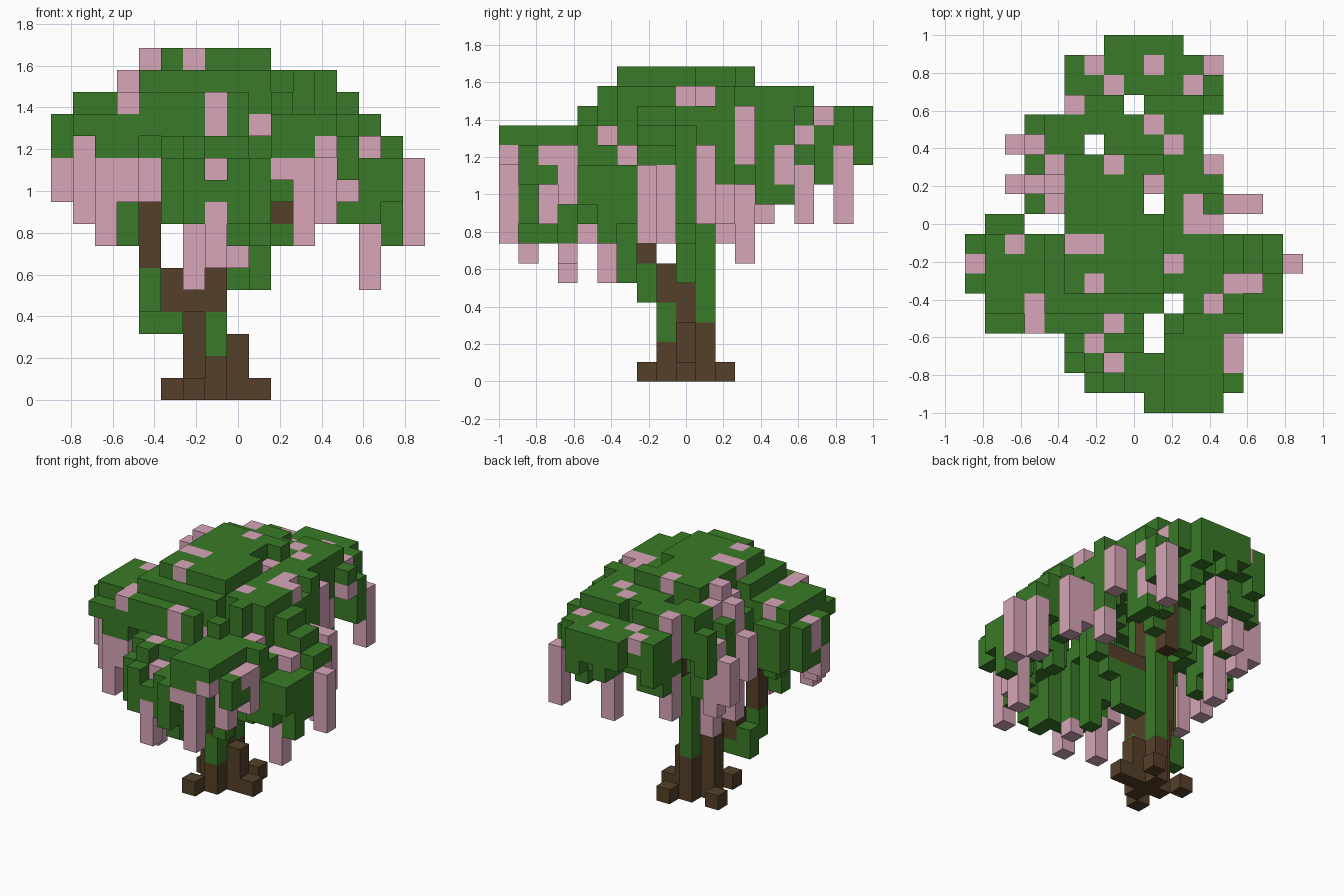
import bpy
import bmesh
import random
from mathutils import Vector

if "Cube" in bpy.data.objects:
    bpy.data.objects.remove(bpy.data.objects["Cube"], do_unlink=True)

random.seed(4)
UNIT = 2 / 19
ORIGIN = Vector((-8.5, -9.5, 0))
cells = {}                     # (column, row, level) -> part name


def fill(part, first, last):
    """Fill an inclusive block of cells with one part."""
    for i in range(first[0], last[0] + 1):
        for j in range(first[1], last[1] + 1):
            for k in range(first[2], last[2] + 1):
                cells[i, j, k] = part


def column(part, i, j, low, top):
    fill(part, (i, j, low), (i, j, top - 1))


# Canopy plan: span of columns in each row from front to back, with gaps
ROWS = [(9, 12), (6, 13), (5, 13), (5, 13), (1, 15), (1, 15), (0, 15),
        (0, 16), (0, 15), (1, 12), (3, 14), (2, 12), (3, 12), (2, 11),
        (3, 11), (5, 12), (5, 12), (5, 12), (7, 10)]
GAPS = {(9, 3), (9, 4), (10, 5), (3, 9), (4, 9), (9, 10), (6, 13), (8, 15)}
PLAN = {(i, j) for j, (a, b) in enumerate(ROWS)
        for i in range(a, b + 1)} - GAPS

# How far the dome drops towards each side, and columns that break the rule
DROP_X = [3, 2, 2, 2, 1] + [0] * 5 + [1] * 3 + [2, 3, 4, 5]
DROP_Y = [3] * 4 + [2, 1] + [0] * 7 + [1] * 3 + [2] * 3
TOPS = {(3, 4): 14, (4, 11): 16, (3, 11): 15, (12, 12): 14, (12, 17): 12,
        (12, 5): 13, (13, 5): 12, (14, 5): 11, (15, 5): 11, (13, 4): 13,
        (12, 4): 13, (11, 4): 13, (14, 4): 11, (15, 4): 11, (14, 6): 12,
        (13, 6): 12, (15, 6): 11, (13, 10): 12, (14, 10): 12,
        (12, 10): 14, (9, 11): 15, (2, 11): 13, (2, 13): 12, (3, 13): 13,
        (12, 15): 14, (12, 16): 13, (1, 9): 13, (2, 9): 13, (6, 2): 12,
        (7, 1): 10}
THIN = {(12, 0): 1, (1, 4): 1, (13, 2): 2, (13, 1): 2, (12, 1): 2}


def crown(i, j):
    if (i, j) in TOPS:
        return TOPS[i, j]
    if j < 4:                  # low front lobe, higher on its left
        return 13 if 10 <= i <= 12 else 12 if i == 13 or j == 3 else 11
    dx, dy = DROP_X[i], DROP_Y[j]
    return 16 - max(dx, dy) - (min(dx, dy) > 1)


# Trunk: stepped core, spread roots and side branches
for i, j, top in ((7, 9, 12), (6, 9, 5), (8, 9, 3), (7, 8, 2), (7, 10, 3)):
    column("trunk", i, j, 0, top)
for i, j in ((6, 7), (9, 9), (8, 11), (5, 10)):
    column("trunk", i, j, 0, 1)
fill("trunk", (5, 8, 4), (7, 8, 5))
column("trunk", 4, 7, 6, 11)
fill("trunk", (8, 9, 8), (10, 9, 8))
column("trunk", 7, 11, 9, 13)

# Climbing leaves on the trunk
column("leaves", 7, 8, 2, 4)
column("leaves", 7, 10, 3, 11)
fill("leaves", (8, 9, 5), (9, 9, 7))
column("leaves", 10, 9, 7, 8)
fill("leaves", (4, 8, 3), (5, 8, 3))
column("leaves", 4, 7, 4, 6)
column("leaves", 4, 8, 4, 5)

# Thin canopy shell, deeper under the front lobe
for i, j in sorted(PLAN):
    depth = 3 if j < 5 and 4 < i < 9 else random.randint(2, 3)
    top = crown(i, j)
    column("leaves", i, j, top - THIN.get((i, j), depth), top)

# Drooping leaf clumps: column, row, lowest level
CLUMPS = [(3, 6, 7), (15, 5, 7), (14, 4, 8), (15, 6, 8), (13, 4, 8),
          (10, 1, 9), (9, 1, 7), (11, 1, 8), (8, 2, 7), (9, 2, 7),
          (5, 2, 9), (6, 2, 9), (9, 6, 5), (8, 6, 7), (12, 6, 8),
          (12, 11, 10), (11, 13, 9), (11, 14, 9), (4, 13, 9), (13, 8, 9),
          (12, 8, 10), (11, 9, 8), (10, 17, 10), (11, 16, 10), (6, 16, 10),
          (5, 16, 10), (8, 11, 10), (5, 6, 10), (5, 10, 10), (10, 12, 10),
          (9, 13, 10), (5, 12, 10), (12, 3, 9), (11, 2, 9), (11, 5, 9),
          (2, 8, 9), (12, 16, 10), (0, 8, 10), (1, 9, 10), (2, 9, 10)]
for i, j, low in CLUMPS:
    column("leaves", i, j, low, crown(i, j))

# Blossoms that break through the top: column, row, length
BLOOMS = [(6, 17, 1), (9, 17, 1), (12, 17, 4), (7, 16, 1), (11, 16, 1),
          (5, 15, 3), (9, 14, 1), (2, 13, 3), (3, 13, 3), (10, 13, 1),
          (4, 12, 1), (7, 12, 1), (12, 12, 3), (2, 11, 3), (3, 11, 4),
          (4, 11, 4), (9, 11, 1), (4, 10, 3), (11, 10, 1), (13, 10, 3),
          (14, 10, 4), (11, 9, 1), (12, 9, 1), (2, 8, 2), (5, 8, 1),
          (6, 8, 1), (0, 7, 2), (10, 7, 1), (16, 7, 4), (6, 6, 1),
          (13, 6, 1), (14, 6, 1), (3, 5, 1), (12, 5, 1), (3, 4, 1),
          (7, 4, 2), (6, 3, 1), (7, 2, 1), (13, 2, 1)]
for i, j, length in BLOOMS:
    top = crown(i, j)
    column("blossoms", i, j, top - length, top)

# Hanging blossom strands: column, row, lowest level, length
STRANDS = [(0, 6, 9, 2), (1, 5, 8, 4), (2, 4, 7, 4), (3, 4, 9, 2),
           (4, 5, 9, 2), (5, 3, 8, 1), (6, 3, 5, 3), (7, 1, 6, 3),
           (8, 3, 6, 1), (11, 0, 7, 4), (12, 0, 11, 1), (10, 0, 10, 1),
           (12, 2, 8, 3), (13, 3, 9, 3), (14, 5, 5, 4), (15, 8, 7, 4),
           (12, 11, 8, 2), (4, 12, 6, 4), (3, 11, 7, 4), (8, 17, 8, 3),
           (5, 15, 8, 3), (12, 15, 12, 1), (11, 14, 10, 2), (3, 13, 8, 4),
           (9, 5, 12, 1)]
for i, j, low, length in STRANDS:
    column("blossoms", i, j, low, low + length)
    for k in range(low + length, crown(i, j)):
        cells.setdefault((i, j, k), "leaves")


def material(name, colour):
    mat = bpy.data.materials.new(name)
    mat.use_nodes = True
    mat.diffuse_color = (*colour, 1)
    mat.node_tree.nodes["Principled BSDF"].inputs["Base Color"].default_value = (*colour, 1)
    return mat


def build(part, mat):
    """Make the outer skin of every block belonging to a part."""
    bm = bmesh.new()
    for cell in (c for c, p in cells.items() if p == part):
        at = Vector(cell)
        for axis in range(3):
            for side in (0, 1):
                step = Vector((0, 0, 0))
                step[axis] = 2 * side - 1
                if tuple(int(v) for v in at + step) in cells:
                    continue
                u, v = Vector((0, 0, 0)), Vector((0, 0, 0))
                u[(axis + 1) % 3] = v[(axis + 2) % 3] = 1
                base = at + ORIGIN + (step if side else Vector((0, 0, 0)))
                ring = [base, base + u, base + u + v, base + v]
                if not side:
                    ring.reverse()
                bm.faces.new([bm.verts.new(p * UNIT) for p in ring])
    bmesh.ops.remove_doubles(bm, verts=bm.verts, dist=UNIT / 50)
    mesh = bpy.data.meshes.new(part)
    bm.to_mesh(mesh)
    bm.free()
    mesh.materials.append(mat)
    bpy.context.collection.objects.link(bpy.data.objects.new(part, mesh))


build("trunk", material("bark brown", (0.09, 0.051, 0.022)))
build("leaves", material("leaf green", (0.042, 0.195, 0.021)))
build("blossoms", material("blossom pink", (0.68, 0.38, 0.48)))
